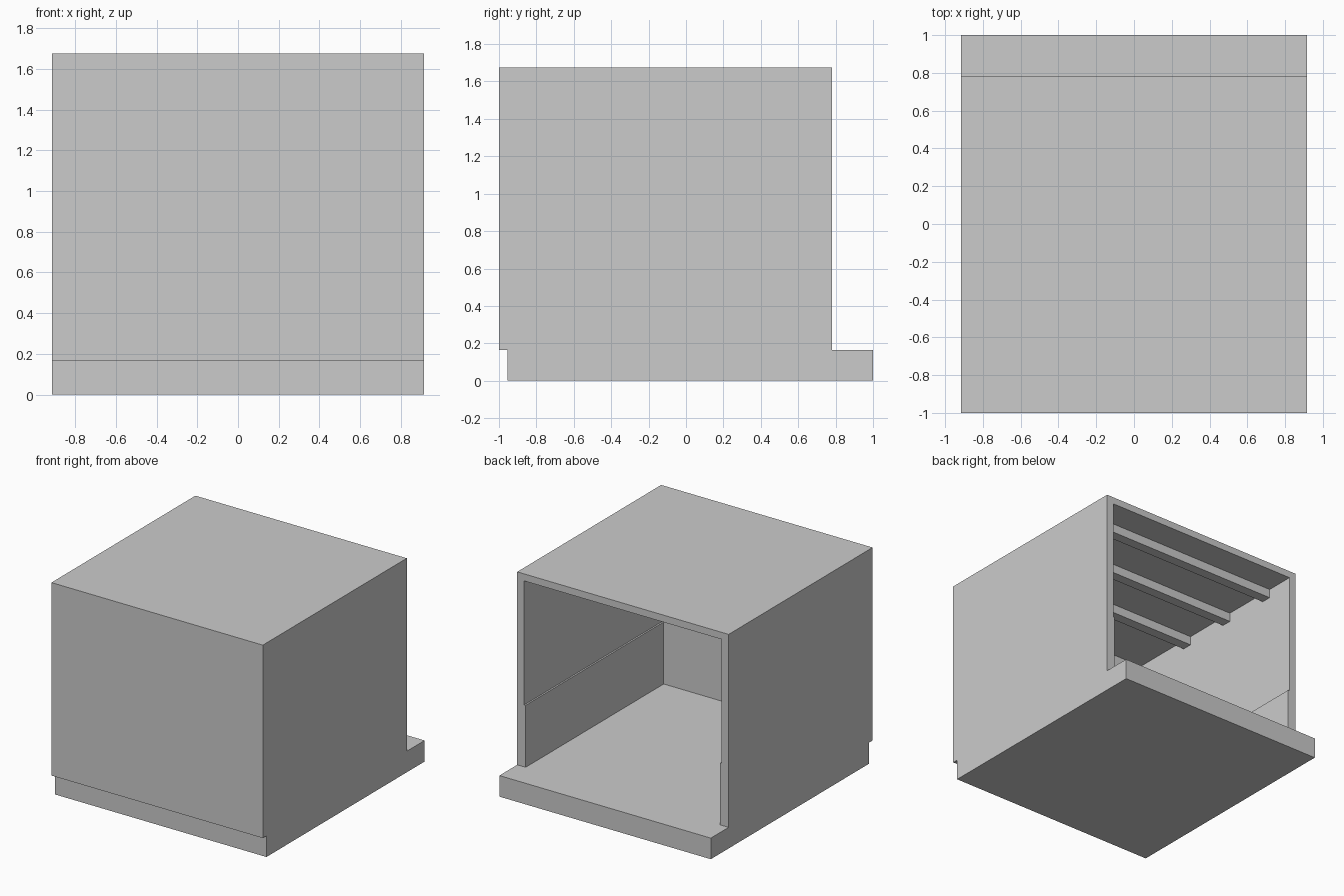
import bpy

if "Cube" in bpy.data.objects:
    bpy.data.objects.remove(bpy.data.objects["Cube"])

# Single plain grey finish
grey = bpy.data.materials.new("light_grey")
grey.diffuse_color = (0.6, 0.6, 0.6, 1)
grey.use_nodes = True
grey.node_tree.nodes["Principled BSDF"].inputs["Base Color"].default_value = grey.diffuse_color

W, FRONT, BACK = 0.915, -1.0, 0.78      # half width and depth limits of the walls
FLOOR, TOP = 0.165, 1.675               # floor surface and roof top
T, ROOF, PANEL = 0.06, 0.055, 0.013     # wall, roof and lining thickness
LINING_TOP = 0.65


def box(name, x, y, z):
    """Axis-aligned box from (min, max) ranges."""
    lo, hi = zip(x, y, z)
    bpy.ops.mesh.primitive_cube_add(size=1, location=[(a + b) / 2 for a, b in zip(lo, hi)])
    ob = bpy.context.object
    ob.name = name
    ob.scale = [b - a for a, b in zip(lo, hi)]
    bpy.ops.object.transform_apply(location=False, rotation=False, scale=True)
    ob.data.materials.append(grey)
    return ob


# Floor slab: set back at the front, a step at the open back
box("floor_slab", (-W, W), (-0.955, 1.0), (0, FLOOR))

# Outer shell: one U-shaped wall plan extruded, capped with the roof
plan = [(-W, BACK), (-W, FRONT), (W, FRONT), (W, BACK),
        (W - T, BACK), (W - T, FRONT + T), (-W + T, FRONT + T), (-W + T, BACK)]
n = len(plan)
verts = [(x, y, z) for z in (FLOOR, TOP - ROOF) for x, y in plan]
faces = [(i, (i + 1) % n, n + (i + 1) % n, n + i) for i in range(n)]
for a, b, c, d in ((0, 1, 6, 7), (1, 2, 5, 6), (2, 3, 4, 5)):
    faces += [(d, c, b, a), (n + a, n + b, n + c, n + d)]
mesh = bpy.data.meshes.new("walls")
mesh.from_pydata(verts, [], faces)
mesh.materials.append(grey)
walls = bpy.data.objects.new("walls", mesh)
bpy.context.collection.objects.link(walls)

box("roof", (-W, W), (FRONT, BACK), (TOP - ROOF, TOP))

# Thin lining on the lower part of the inner walls
inner = W - T
for side, name in ((-1, "left_lining"), (1, "right_lining")):
    xs = sorted((side * inner, side * (inner - PANEL)))
    box(name, xs, (FRONT + T, BACK), (FLOOR, LINING_TOP))
box("front_lining", (-inner + PANEL, inner - PANEL),
    (FRONT + T, FRONT + T + PANEL), (FLOOR, LINING_TOP))

# Three beams under the roof
for i, y in enumerate((-0.405, 0.05, 0.51)):
    box(f"ceiling_beam_{i + 1}", (-inner, inner), (y - 0.04, y + 0.04),
        (TOP - ROOF - 0.07, TOP - ROOF))

# Make the wall normals face outward
bpy.ops.object.select_all(action='DESELECT')
bpy.context.view_layer.objects.active = walls
walls.select_set(True)
bpy.ops.object.mode_set(mode='EDIT')
bpy.ops.mesh.select_all(action='SELECT')
bpy.ops.mesh.normals_make_consistent(inside=False)
bpy.ops.object.mode_set(mode='OBJECT')
